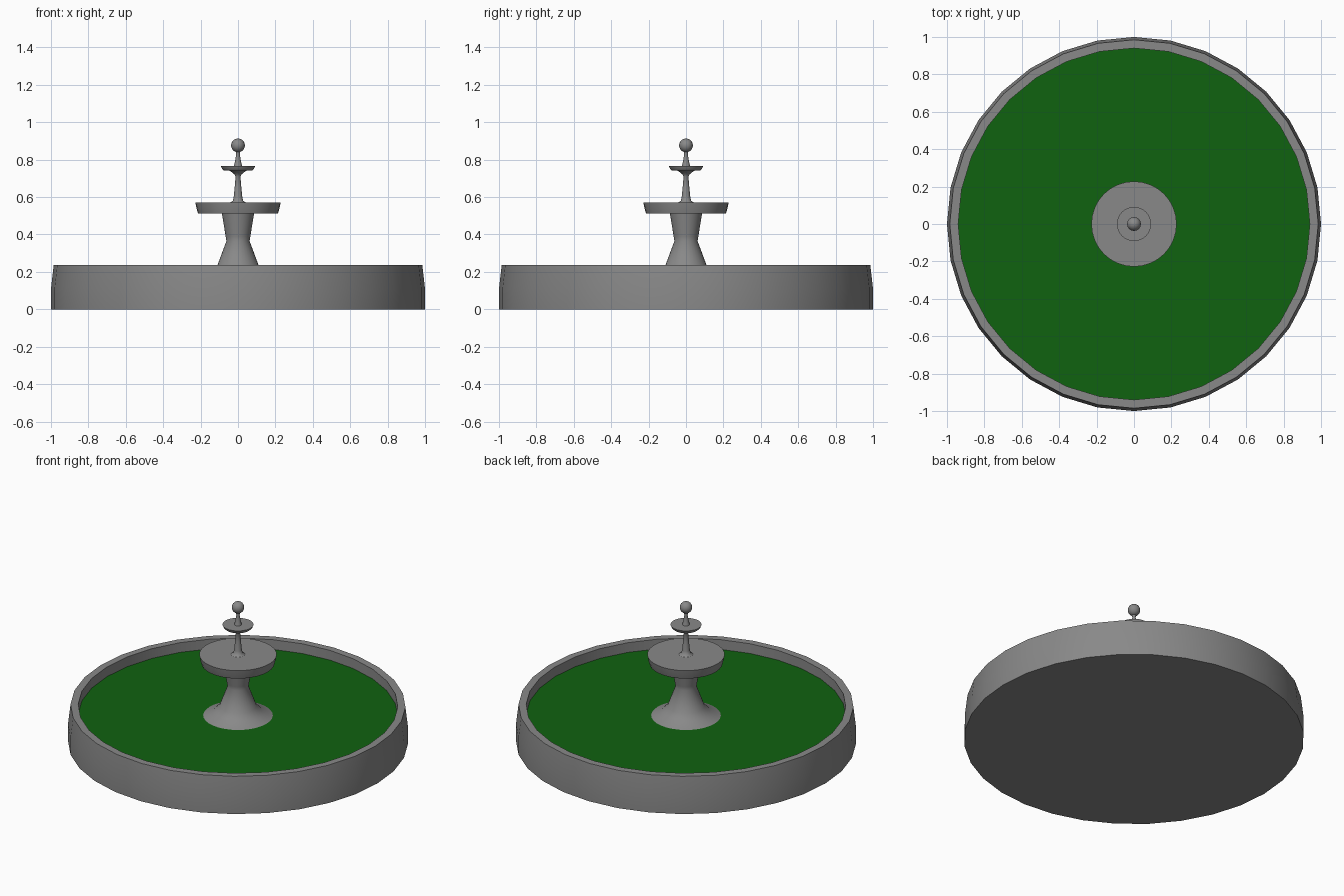
import bpy, bmesh, math

if "Cube" in bpy.data.objects:
    bpy.data.objects.remove(bpy.data.objects["Cube"])

SIDES = 32


def material(name, color):
    mat = bpy.data.materials.new(name)
    mat.diffuse_color = (*color, 1)
    mat.use_nodes = True
    mat.node_tree.nodes["Principled BSDF"].inputs["Base Color"].default_value = mat.diffuse_color
    return mat


STONE = material("grey_stone", (0.25, 0.25, 0.25))
GREEN = material("pool_green", (0.005, 0.122, 0.005))


def lathe(name, profile, sides=SIDES, angle=30, mat=STONE):
    """Revolve (radius, z) points about z; radius 0 makes a closed pole."""
    bm = bmesh.new()
    rings = []
    for r, z in profile:
        if r == 0:
            rings.append([bm.verts.new((0, 0, z))] * sides)
        else:
            rings.append([bm.verts.new((r * math.cos(2 * math.pi * i / sides),
                                        r * math.sin(2 * math.pi * i / sides), z))
                          for i in range(sides)])
    for low, high in zip(rings, rings[1:]):
        for i in range(sides):
            j = (i + 1) % sides
            corners = list(dict.fromkeys((low[i], low[j], high[j], high[i])))
            bm.faces.new(corners)
    mesh = bpy.data.meshes.new(name)
    bm.to_mesh(mesh)
    bm.free()
    mesh.materials.append(mat)
    obj = bpy.data.objects.new(name, mesh)
    bpy.context.collection.objects.link(obj)
    bpy.ops.object.select_all(action='DESELECT')
    obj.select_set(True)
    bpy.context.view_layer.objects.active = obj
    bpy.ops.object.shade_smooth_by_angle(angle=math.radians(angle))
    return obj


POOL = 0.175

# round basin with a flat base, slightly tapered wall and flat rim
lathe("basin", [(0, 0), (1.0, 0), (1.0, 0.11), (0.985, 0.238),
                (0.94, 0.238), (0.94, POOL)])

# green pool surface
lathe("pool_surface", [(0.94, POOL), (0, POOL)], mat=GREEN)

# flared pedestal
lathe("pedestal", [(0.205, POOL), (0.15, 0.197), (0.109, 0.238), (0.062, 0.365),
                   (0.066, 0.39), (0.086, 0.513)], angle=45)

# large upper bowl
lathe("large_bowl", [(0, 0.513), (0.214, 0.513), (0.222, 0.54),
                     (0.228, 0.571), (0, 0.571)])

# slender stem flaring into the small bowl
lathe("upper_stem", [(0.042, 0.571), (0.028, 0.58), (0.023, 0.60), (0.017, 0.66),
                     (0.013, 0.71), (0.020, 0.722), (0.036, 0.735), (0.05, 0.743)], angle=60)

# small bowl
lathe("small_bowl", [(0, 0.743), (0.077, 0.743), (0.086, 0.752),
                     (0.091, 0.765), (0, 0.765)])

# finial neck
lathe("finial_neck", [(0.022, 0.765), (0.017, 0.785), (0.010, 0.825), (0.012, 0.85)], angle=60)

# finial ball
R, Z = 0.037, 0.876
ball = [(0, Z - R)]
ball += [(R * math.sin(a), Z - R * math.cos(a))
         for a in (math.pi * k / 10 for k in range(1, 10))]
ball += [(0, Z + R)]
lathe("finial_ball", ball, sides=16, angle=60)
